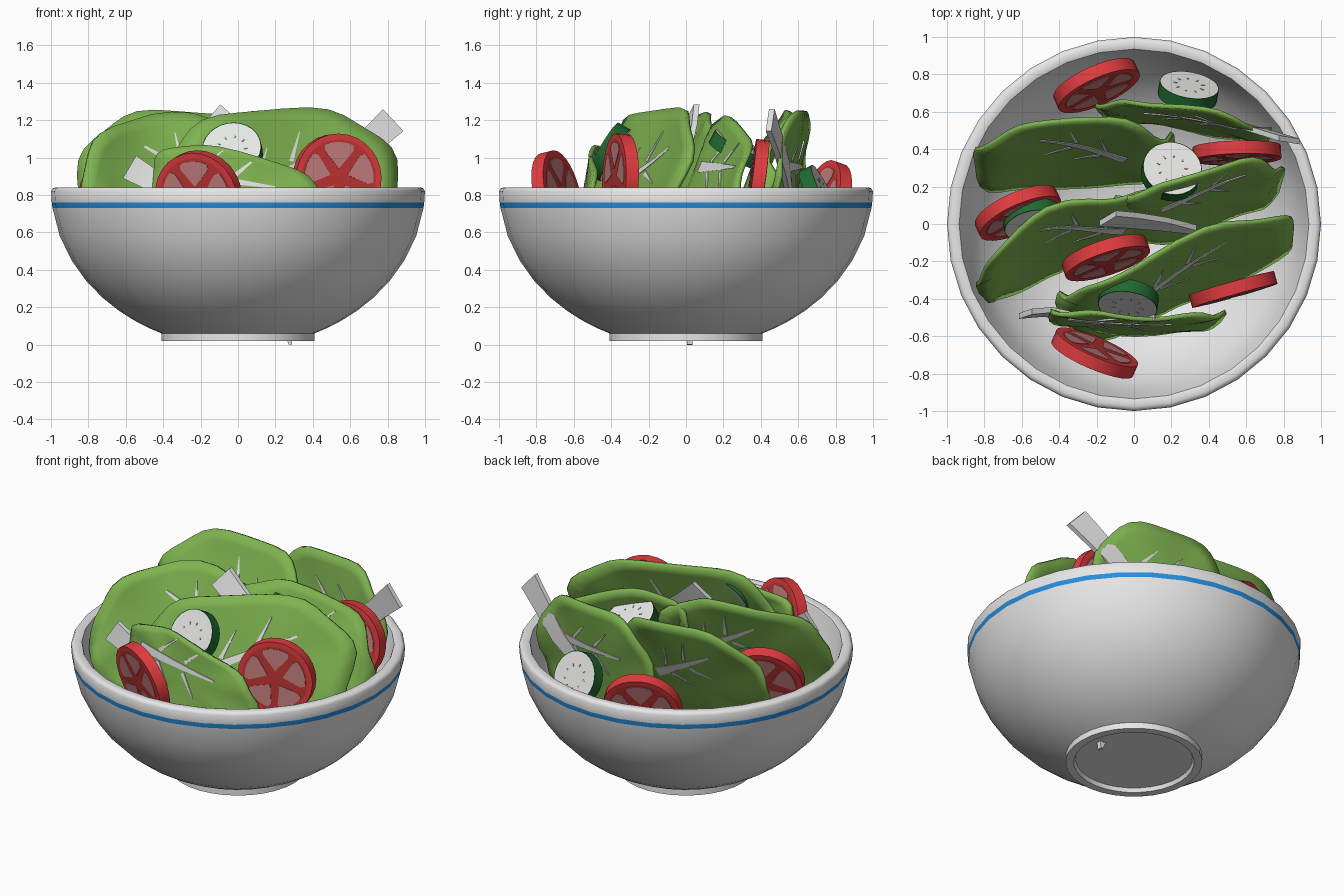
import bpy, bmesh, math
from mathutils import Vector, Matrix

if "Cube" in bpy.data.objects:
    bpy.data.objects.remove(bpy.data.objects["Cube"])


def material(name, *rgb):
    m = bpy.data.materials.new(name)
    m.use_nodes = True
    m.diffuse_color = (*rgb, 1)
    m.node_tree.nodes["Principled BSDF"].inputs["Base Color"].default_value = (*rgb, 1)
    return m


WHITE = material("white ceramic", .8, .8, .8)
BLUE = material("blue band", .02, .27, .73)
GREEN = material("leaf green", .21, .45, .08)
STALK = material("pale stalk", .76, .77, .76)
SKIN = material("tomato red", .75, .045, .05)
FLESH = material("tomato flesh", .54, .035, .035)
PULP = material("tomato pulp", .58, .22, .22)
RIND = material("cucumber green", .015, .14, .03)
CORE = material("cucumber white", .78, .79, .77)
SEED = material("seed grey", .5, .51, .47)


def finish(name, bm, mats, angle=40):
    bmesh.ops.recalc_face_normals(bm, faces=bm.faces)
    me = bpy.data.meshes.new(name)
    bm.to_mesh(me)
    bm.free()
    ob = bpy.data.objects.new(name, me)
    bpy.context.collection.objects.link(ob)
    for m in mats:
        me.materials.append(m)
    bpy.ops.object.select_all(action='DESELECT')
    ob.select_set(True)
    bpy.context.view_layer.objects.active = ob
    bpy.ops.object.shade_smooth_by_angle(angle=math.radians(angle))
    return ob


def dome(r, depth, z):
    return r * math.sqrt(max(0, 1 - ((.84 - z) / depth) ** 2))


# Bowl: lathe profile with foot ring, rounded rim and a blue band
outer = [(dome(1, .855, z), z) for z in (.06, .09, .13, .18, .25, .34, .45, .58, .73, .76, .82)]
inner = [(dome(.93, .74, z), z) for z in (.82, .65, .5, .36, .25, .17, .12)]
profile = [(0, .045), (.35, .045), (.36, .02), (.41, .02)] + outer
profile += [(.99, .835), (.975, .84), (.95, .84), (.935, .835)] + inner + [(0, .1)]
bm = bmesh.new()
vs = [bm.verts.new((r, 0, z)) for r, z in profile]
es = [bm.edges.new(pair) for pair in zip(vs, vs[1:])]
bmesh.ops.spin(bm, geom=vs + es, cent=(0, 0, 0), axis=(0, 0, 1), angle=math.tau, steps=32)
bmesh.ops.remove_doubles(bm, verts=bm.verts, dist=.0005)
for f in bm.faces:
    c = f.calc_center_median()
    if .73 < c.z < .76 and c.xy.length > .95:
        f.material_index = 1
finish("bowl", bm, [WHITE, BLUE])


def inside(p):
    """Pull a point back within the bowl wall."""
    if p.z < .84:
        r, limit = p.xy.length, dome(.91, .72, p.z)
        if r > limit:
            p.x, p.y = p.x * limit / r, p.y * limit / r
    return p


def ribbon(name, pts, widths, thick, lean=0, fit=Vector):
    """Tapered flat strip, optionally leaning or fitted to a leaf surface."""
    bm = bmesh.new()
    rings = []
    t = Vector((0, thick / 2, 0))
    for i, p in enumerate(pts):
        d = pts[min(i + 1, len(pts) - 1)] - pts[max(i - 1, 0)]
        side = Vector((-d.z, 0, d.x)).normalized() * widths[i] / 2
        side.y = lean * side.z
        a, b = fit(p + side), fit(p - side)
        rings.append([bm.verts.new(q) for q in (a + t, a - t, b - t, b + t)])
    for a, b in zip(rings, rings[1:]):
        for k in range(4):
            bm.faces.new((a[k], a[k - 1], b[k - 1], b[k]))
    bm.faces.new(rings[0])
    bm.faces.new(rings[-1])
    return finish(name, bm, [STALK])


def leaf(name, x0, x1, top, low, lean, edge, rib, bump, tilt=0):
    """Standing leaf whose upper edge follows a curve in plan."""
    cx, a, cz, power = (x0 + x1) / 2, (x1 - x0) / 2, .8, .8

    def plan(x):
        x = min(max(x, edge[0][0]), edge[-1][0])
        total = 0
        for i, (xi, yi) in enumerate(edge):
            for j, (xj, _) in enumerate(edge):
                if i != j:
                    yi *= (x - xj) / (xi - xj)
            total += yi
        return total

    def sheet(x, z):
        u = min(1, abs(x - cx) / a)
        h = (top - cz) * (1 - u ** (2 / power)) ** (power / 2) + tilt * (x - cx)
        return inside(Vector((x, plan(x) - lean * (cz + h - z), z)))

    def at(k, ang):
        c, s = math.cos(ang), math.sin(ang)
        k *= 1 + .025 * math.sin(7 * ang + bump)
        x = cx + a * k * math.copysign(abs(c) ** power, c)
        z = cz + (top - cz if s > 0 else cz - low) * k * math.copysign(abs(s) ** power, s)
        p = sheet(x, z + tilt * (x - cx))
        p.y += .012 * k ** 3 * math.sin(6 * ang + bump)
        return p

    n, rings = 40, 7
    bm = bmesh.new()
    mid = bm.verts.new(at(0, 0))
    prev = None
    for r in range(1, rings + 1):
        ring = [bm.verts.new(at(r / rings, math.tau * i / n)) for i in range(n)]
        for i in range(n):
            if prev:
                bm.faces.new((prev[i - 1], prev[i], ring[i], ring[i - 1]))
            else:
                bm.faces.new((mid, ring[i], ring[i - 1]))
        prev = ring
    ob = finish(name, bm, [GREEN])
    solid = ob.modifiers.new("thickness", 'SOLIDIFY')
    solid.thickness, solid.offset = .024, 0

    # Midrib and branching veins
    (ax, az), (bx, bz) = rib
    A, B = Vector((ax, 0, az)), Vector((bx, 0, bz))
    run = B - A
    across = Vector((-run.z, 0, run.x))

    def vein(tag, p, q, w):
        pts = [p.lerp(q, i / 8) for i in range(9)]
        ribbon(name + tag, pts, [w * (1 - .1 * i) for i in range(9)], .036,
               fit=lambda v: sheet(v.x, v.z))

    vein("_midrib", A, B, .06)
    for i, t in enumerate((.25, .6)):
        for s in (-1, 1):
            p = A + run * t
            vein(f"_vein_{i}_{'left' if s < 0 else 'right'}", p + across * s * .06,
                 p + run * .2 + across * s * .28, .024)


# Leaves from back to front
leaf("back_leaf", -.2, .73, 1.26, .5, .15,
     [(-.2, .63), (.1, .645), (.4, .6), (.73, .48)], ((.55, .95), (.05, .95)), 0)
leaf("back_left_leaf", -.86, .2, 1.25, .45, .45,
     [(-.86, .38), (-.55, .53), (-.15, .56), (.2, .43)], ((-.05, .8), (-.5, 1.05)), 1)
leaf("middle_leaf", -.12, .79, 1.19, .45, .42,
     [(-.12, .14), (.15, .2), (.45, .31), (.79, .29)], ((.15, .95), (.6, .95)), 2, -.22)
leaf("left_leaf", -.84, .13, 1.23, .45, .45,
     [(-.84, -.32), (-.65, -.06), (-.35, .11), (.13, .17)], ((-.05, .8), (-.5, 1.06)), 3.5)
leaf("right_leaf", -.4, .86, 1.26, .45, .42,
     [(-.4, -.4), (.05, -.2), (.35, -.05), (.86, 0)], ((.0, .8), (.5, 1.05)), 5)
leaf("front_leaf", -.46, .48, 1.03, .55, .18,
     [(-.46, -.47), (-.1, -.49), (.2, -.5), (.48, -.48)], ((-.35, .92), (.2, .84)), 2, -.22)

# Broad stalks standing out of the leaves
for name, pts, widths, lean in (
        ("back_stalk", [(.83, .45, 1.2), (.7, .49, 1.08), (.56, .53, .94), (.38, .55, .8)],
         (.16, .14, .12, .08), .15),
        ("middle_stalk", [(-.14, .03, 1.23), (-.02, .02, 1.13), (.15, .0, 1.02), (.32, -.03, .9)],
         (.14, .13, .1, .05), .5),
        ("front_stalk", [(-.58, -.48, .95), (-.46, -.47, .88), (-.3, -.5, .83)], (.14, .12, .08), .2)):
    ribbon(name, [Vector(p) for p in pts], widths, .03, lean)

# Stalk tip showing beneath the base
ribbon("stalk_tip", [Vector((.28, .02, 0)), Vector((.27, .02, .06))], (.015, .05), .03)


def slice_disc(name, loc, normal, radius, thick, rim, mats, patches):
    """Round slice with an inset face and thin patches on both sides."""
    bm = bmesh.new()
    bmesh.ops.create_cone(bm, cap_ends=True, segments=28, radius1=radius, radius2=radius, depth=thick)
    caps = [f for f in bm.faces if len(f.verts) > 4]
    bmesh.ops.inset_individual(bm, faces=caps, thickness=rim)
    for f in caps:
        f.material_index = 1
    for side in (-1, 1):
        for outline in patches:
            low = [bm.verts.new((x, y, side * thick / 2)) for x, y in outline]
            high = [bm.verts.new((x, y, side * (thick / 2 + .003))) for x, y in outline]
            faces = [bm.faces.new(high)]
            for i in range(len(low)):
                faces.append(bm.faces.new((low[i - 1], low[i], high[i], high[i - 1])))
            for f in faces:
                f.material_index = 2
    turn = Vector(normal).to_track_quat('Z', 'Y').to_matrix().to_4x4()
    bmesh.ops.transform(bm, matrix=Matrix.Translation(loc) @ turn, verts=bm.verts)
    finish(name, bm, mats)


def polar(r, ang):
    return r * math.cos(ang), r * math.sin(ang)


# Tomato slices with five pulp pockets
pockets = []
for k in range(5):
    mid = math.tau * k / 5 + .3
    arc = [polar(.192, mid + t * .14) for t in range(-3, 4)]
    pockets.append([polar(.05, mid)] + [polar(.165, mid - .5)] + arc + [polar(.165, mid + .5)])
for name, loc, normal in (
        ("front_tomato", (-.21, -.69, .8), (-.38, -.88, -.22)),
        ("right_tomato", (.53, -.35, .89), (.27, -.96, .03)),
        ("back_right_tomato", (.55, .38, .86), (.03, -.97, .13)),
        ("left_tomato", (-.62, .06, .78), (.38, -.85, .32)),
        ("middle_tomato", (-.15, -.18, .76), (.28, -.85, .24)),
        ("back_tomato", (-.2, .74, .75), (.38, -.85, .3))):
    slice_disc(name, loc, normal, .237, .07, .03, [SKIN, FLESH, PULP], pockets)

# Cucumber slices with a ring of seeds
seeds = []
for k in range(9):
    ang = math.tau * k / 9
    seeds.append([polar(.064, ang), polar(.075, ang + .08), polar(.087, ang), polar(.075, ang - .08)])
for name, loc, normal in (
        ("front_cucumber", (-.03, -.41, 1.03), (-.12, -.85, .5)),
        ("middle_cucumber", (.2, .28, 1.04), (.15, .45, .85)),
        ("back_cucumber", (.29, .71, .8), (.15, .85, .42)),
        ("left_cucumber", (-.54, .02, .82), (.15, -.8, .5))):
    slice_disc(name, loc, normal, .16, .075, .004, [RIND, CORE, SEED], seeds)
